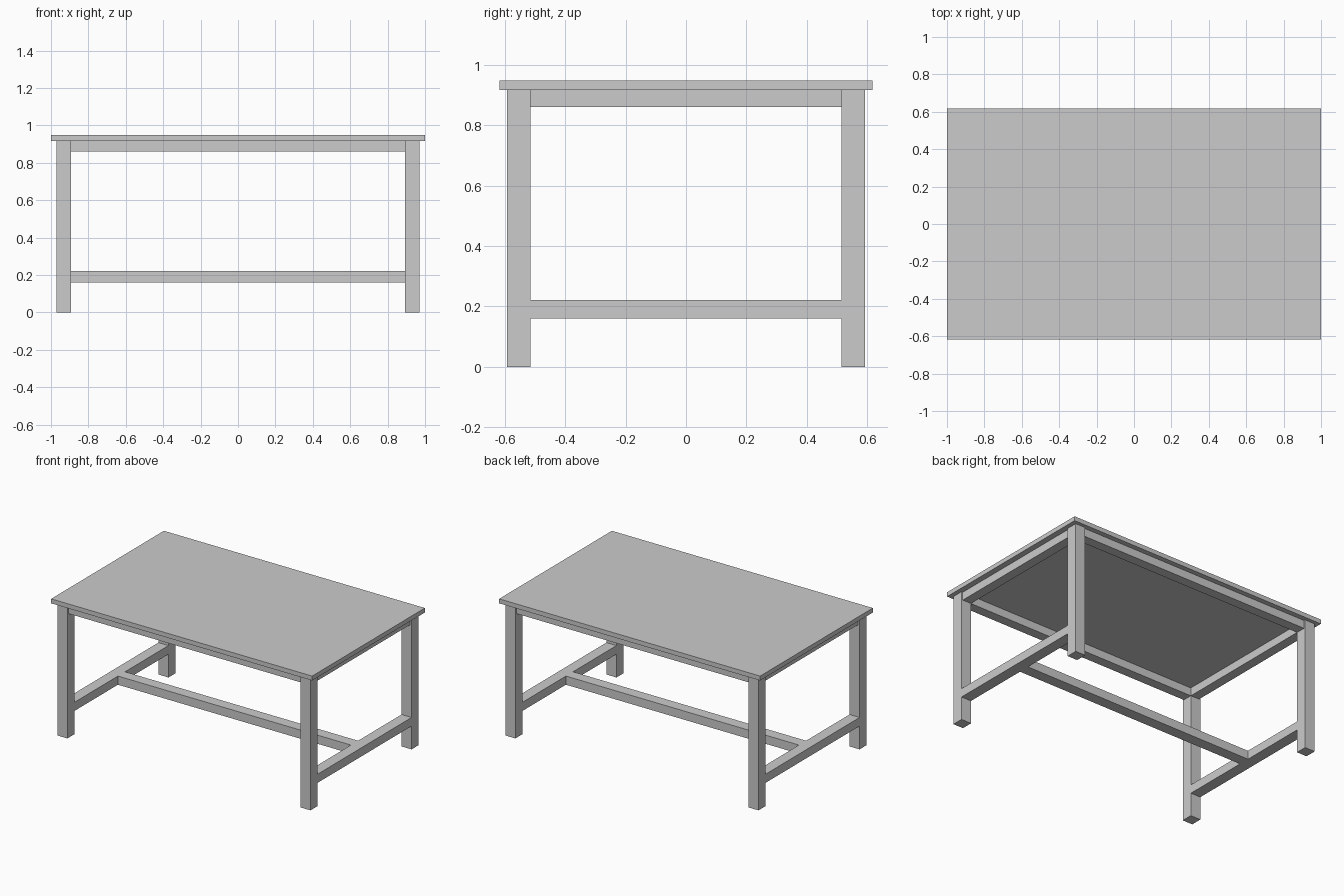
import bpy

if "Cube" in bpy.data.objects:
    bpy.data.objects.remove(bpy.data.objects["Cube"])


def box(name, x, y, z):
    """Box spanning the given (min, max) ranges."""
    bpy.ops.mesh.primitive_cube_add(
        size=1, location=[(a + b) / 2 for a, b in (x, y, z)])
    ob = bpy.context.object
    ob.name = name
    ob.scale = [b - a for a, b in (x, y, z)]
    bpy.ops.object.transform_apply(location=False, rotation=False, scale=True)
    return ob


def span(side, inner, outer):
    """Range on the negative or positive side of an axis."""
    return tuple(sorted((side * inner, side * outer)))


XI, XO = 0.893, 0.97     # inner and outer leg faces along x
YI, YO = 0.514, 0.592    # inner and outer leg faces along y
TOP_Z = 0.917            # underside of the table top
APRON_Z = (0.861, TOP_Z)
RAIL_Z = (0.161, 0.221)
INSET = 0.01             # aprons sit slightly behind the leg faces

# Table top
box("table_top", (-1, 1), (-0.617, 0.617), (TOP_Z, 0.948))

# Legs
for sx, xn in ((-1, "left"), (1, "right")):
    for sy, yn in ((-1, "front"), (1, "back")):
        box(f"{yn}_{xn}_leg", span(sx, XI, XO), span(sy, YI, YO), (0, TOP_Z))

# End aprons and low end rails
for s, n in ((-1, "left"), (1, "right")):
    box(f"{n}_apron", span(s, XI, XO - INSET), (-YI, YI), APRON_Z)
    box(f"{n}_rail", span(s, XI, XO), (-YI, YI), RAIL_Z)

# Long aprons
for s, n in ((-1, "front"), (1, "back")):
    box(f"{n}_apron", (-XI, XI), span(s, YI, YO - INSET), APRON_Z)

# Centre stretcher joining the end rails
box("centre_stretcher", (-XI, XI), (-0.039, 0.039), RAIL_Z)
